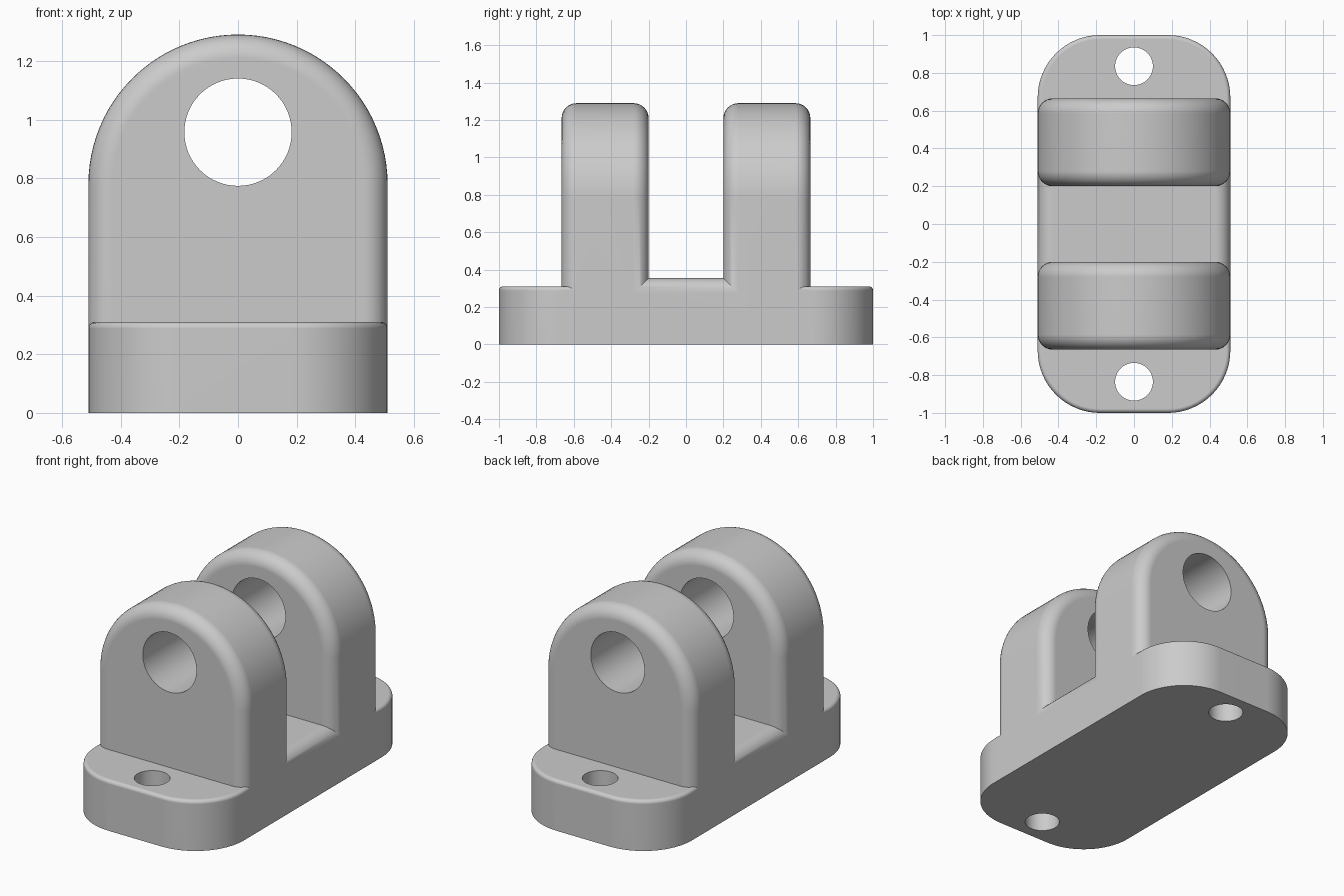
import bpy
import bmesh
from math import sin, cos, pi

cube = bpy.data.objects.get("Cube")
if cube:
    bpy.data.objects.remove(cube, do_unlink=True)

HALF_W = 0.51      # half width of the whole bracket
LUG_Y = (0.2, 0.665)
FILLET = 0.08

grey = bpy.data.materials.new("plain_grey")
grey.use_nodes = True
grey.diffuse_color = (0.6, 0.6, 0.6, 1)
grey.node_tree.nodes["Principled BSDF"].inputs["Base Color"].default_value = (0.6, 0.6, 0.6, 1)


def arc(cx, cy, r, start, end, steps):
    """Points on a circular arc."""
    return [(cx + r * cos(start + (end - start) * i / steps),
             cy + r * sin(start + (end - start) * i / steps)) for i in range(steps + 1)]


def loft(name, rings):
    """Closed solid through rings that have equal point counts."""
    bm = bmesh.new()
    loops = [[bm.verts.new(p) for p in ring] for ring in rings]
    n = len(loops[0])
    for a, b in zip(loops, loops[1:]):
        for i in range(n):
            j = (i + 1) % n
            bm.faces.new((a[i], a[j], b[j], b[i]))
    bm.faces.new(loops[0])
    bm.faces.new(loops[-1])
    bmesh.ops.recalc_face_normals(bm, faces=bm.faces)
    mesh = bpy.data.meshes.new(name)
    bm.to_mesh(mesh)
    bm.free()
    mesh.materials.append(grey)
    obj = bpy.data.objects.new(name, mesh)
    bpy.context.collection.objects.link(obj)
    return obj


def round_steps(r, steps=8):
    """Pairs of (inset, distance along) for a quarter-round edge."""
    return [(r - r * sin(pi / 2 * i / steps), r - r * cos(pi / 2 * i / steps))
            for i in range(steps + 1)]


def arch(half, y):
    top = arc(0, 0.78, half, 0, pi, 48)
    return [(half, y, 0)] + [(x, y, z) for x, z in top] + [(-half, y, 0)]


def make_lug(side):
    near, far = LUG_Y
    steps = round_steps(FILLET)
    rings = [arch(HALF_W - d, side * (near + t)) for d, t in steps]
    rings += [arch(HALF_W - d, side * (far - t)) for d, t in reversed(steps)]
    return loft("lug", rings)


def make_end_plate(side):
    r = 0.33
    cx, cy = HALF_W - r, 1 - r

    def outline(inset, z):
        corners = arc(cx, cy, r - inset, 0, pi / 2, 16) + arc(-cx, cy, r - inset, pi / 2, pi, 16)
        pts = [(HALF_W - inset, 0.4)] + corners + [(inset - HALF_W, 0.4)]
        return [(x, side * y, z) for x, y in pts]

    rings = [outline(0, 0)]
    rings += [outline(d, 0.31 - t) for d, t in reversed(round_steps(0.022, 5))]
    return loft("end_plate", rings)


def make_bridge():
    c, zc = HALF_W - FILLET, 0.355 - FILLET
    pts = [(HALF_W, 0)] + arc(c, zc, FILLET, 0, pi / 2, 8)
    pts += arc(-c, zc, FILLET, pi / 2, pi, 8) + [(-HALF_W, 0)]
    return loft("bracket_body", [[(x, y, z) for x, z in pts] for y in (-0.45, 0.45)])


def combine(target, other, operation):
    mod = target.modifiers.new(operation.lower(), "BOOLEAN")
    mod.operation = operation
    mod.solver = "EXACT"
    mod.object = other
    bpy.context.view_layer.objects.active = target
    bpy.ops.object.modifier_apply(modifier=mod.name)
    bpy.data.objects.remove(other, do_unlink=True)


# Body: bridge between two lugs, with a rounded plate at each end
body = make_bridge()
for side in (-1, 1):
    combine(body, make_lug(side), "UNION")
    combine(body, make_end_plate(side), "UNION")

# Pin bore through both lugs
bore = arc(0, 0.957, 0.183, 0, 2 * pi, 64)[:-1]
combine(body, loft("bore_cutter", [[(x, y, z) for x, z in bore] for y in (-1.2, 1.2)]), "DIFFERENCE")

# Bolt hole in each end plate
for side in (-1, 1):
    hole = arc(0, side * 0.835, 0.1, 0, 2 * pi, 48)[:-1]
    combine(body, loft("bolt_cutter", [[(x, y, z) for x, y in hole] for z in (-0.2, 0.6)]), "DIFFERENCE")

# Smooth fillets with crisp hole rims and flat faces
bpy.ops.object.select_all(action="DESELECT")
body.select_set(True)
bpy.context.view_layer.objects.active = body
bpy.ops.object.shade_smooth_by_angle(angle=pi / 6)
weighted = body.modifiers.new("flat_face_normals", "WEIGHTED_NORMAL")
weighted.keep_sharp = True
